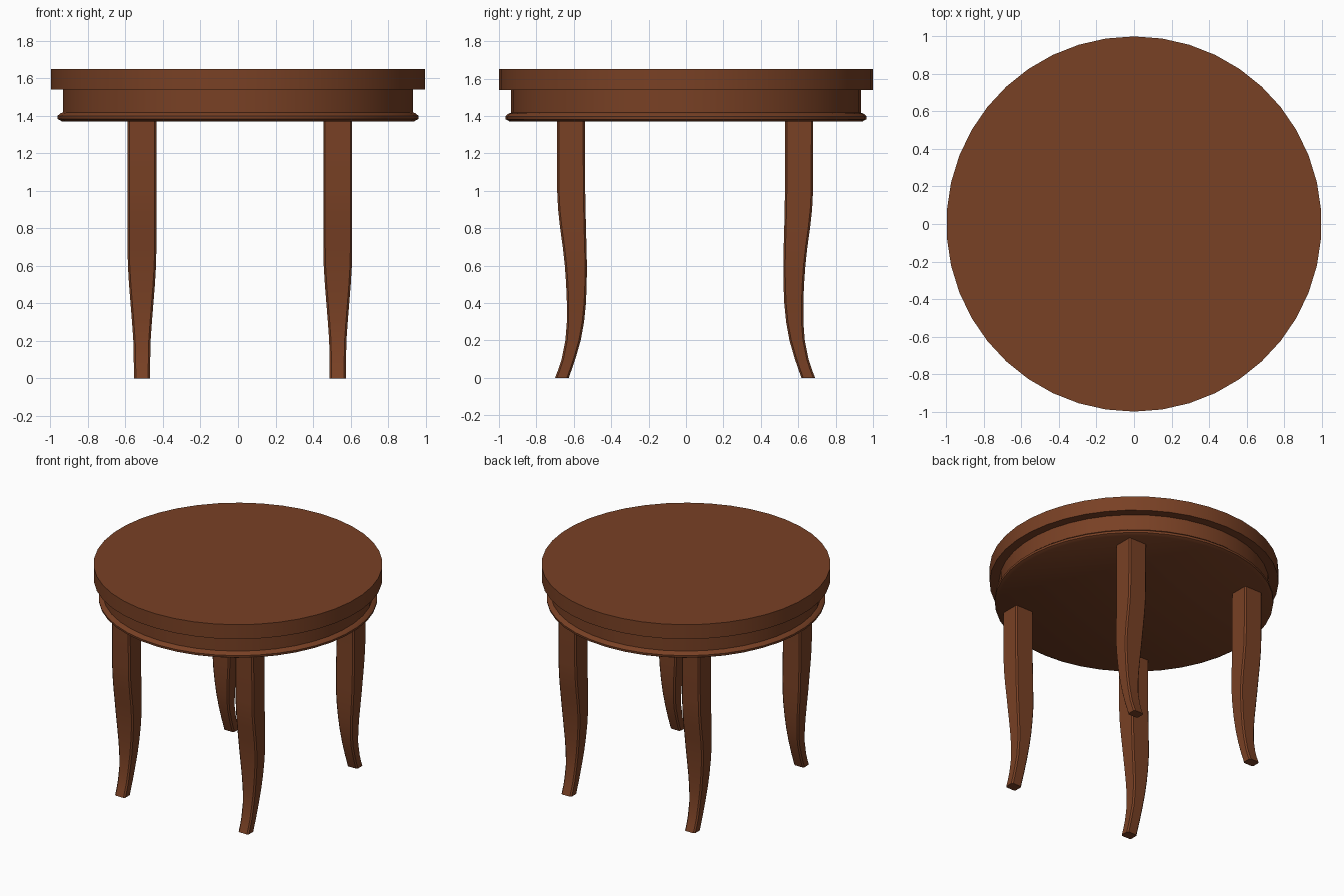
import bpy, bmesh, math

if "Cube" in bpy.data.objects:
    bpy.data.objects.remove(bpy.data.objects["Cube"])

SIDES = 42
wood = bpy.data.materials.new("wood")
wood.diffuse_color = (0.19, 0.052, 0.018, 1)
wood.use_nodes = True
wood.node_tree.nodes["Principled BSDF"].inputs["Base Color"].default_value = wood.diffuse_color


def loft(name, rings):
    """Skin a stack of closed rings and cap both ends."""
    bm = bmesh.new()
    rows = [[bm.verts.new(p) for p in ring] for ring in rings]
    n = len(rows[0])
    for a, b in zip(rows, rows[1:]):
        for i in range(n):
            j = (i + 1) % n
            bm.faces.new((a[i], a[j], b[j], b[i]))
    bm.faces.new(rows[0])
    bm.faces.new(rows[-1])
    bmesh.ops.recalc_face_normals(bm, faces=bm.faces)
    mesh = bpy.data.meshes.new(name)
    bm.to_mesh(mesh)
    bm.free()
    mesh.materials.append(wood)
    obj = bpy.data.objects.new(name, mesh)
    bpy.context.collection.objects.link(obj)
    bpy.ops.object.select_all(action='DESELECT')
    obj.select_set(True)
    bpy.context.view_layer.objects.active = obj
    bpy.ops.object.shade_smooth_by_angle(angle=math.radians(30))
    return obj


def disc(name, profile):
    """Turned part from (radius, height) points."""
    angles = [2 * math.pi * i / SIDES for i in range(SIDES)]
    return loft(name, [[(r * math.sin(a), r * math.cos(a), z) for a in angles]
                       for r, z in profile])


# Round top and the apron with its moulded lower rim
disc("table_top", [(1.0, 1.54), (1.0, 1.65)])
disc("apron", [(0.942, 1.37), (0.964, 1.382), (0.966, 1.398),
               (0.95, 1.412), (0.935, 1.418), (0.935, 1.54)])

# Leg stations: height, outer depth, inner depth, half width
LEG = [(0.00, 0.695, 0.622, 0.043), (0.05, 0.676, 0.604, 0.043),
       (0.10, 0.660, 0.587, 0.044), (0.20, 0.640, 0.558, 0.046),
       (0.30, 0.632, 0.540, 0.053), (0.40, 0.632, 0.530, 0.061),
       (0.50, 0.636, 0.526, 0.069), (0.60, 0.643, 0.525, 0.075),
       (0.70, 0.654, 0.527, 0.077), (0.80, 0.668, 0.530, 0.077),
       (0.90, 0.679, 0.532, 0.077), (1.00, 0.684, 0.534, 0.077),
       (1.38, 0.685, 0.535, 0.077)]
CHAMFER = 0.01
LEG_X = 0.522


def leg_ring(z, outer, inner, w, sx, sy):
    """Rectangular section with small corner chamfers."""
    c = CHAMFER
    pts = [(-w + c, inner), (w - c, inner), (w, inner + c), (w, outer - c),
           (w - c, outer), (-w + c, outer), (-w, outer - c), (-w, inner + c)]
    return [(0.01 + sx * (LEG_X + x), -0.005 + sy * y, z) for x, y in pts]


# Four sabre legs curving out to the front and back
for depth, sy in (("front", -1), ("back", 1)):
    for side, sx in (("left", -1), ("right", 1)):
        loft(f"{depth}_{side}_leg", [leg_ring(*s, sx, sy) for s in LEG])
